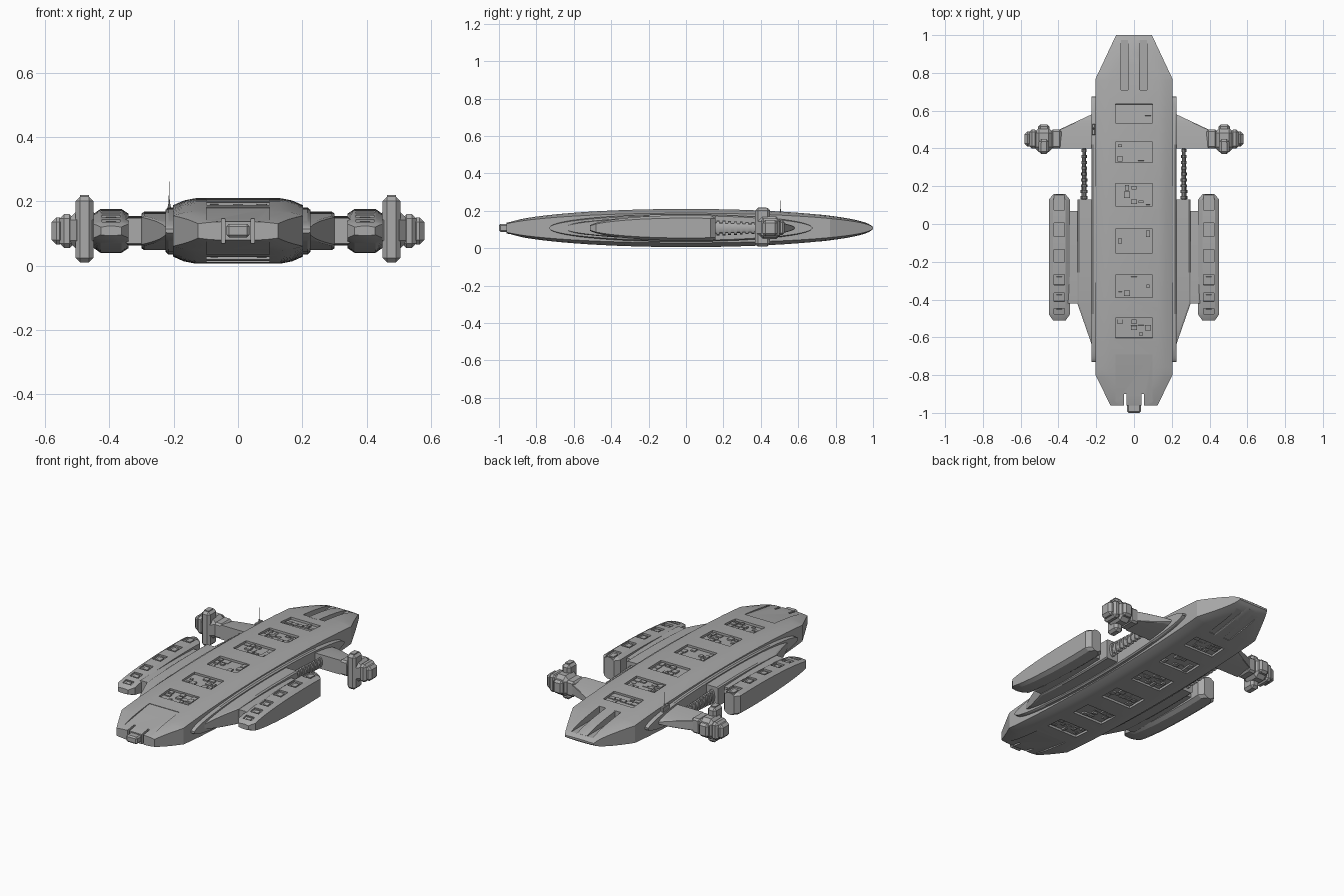
import bpy, bmesh, math, random
from mathutils import Matrix, Vector

random.seed(4)
default = bpy.data.objects.get("Cube")
if default:
    bpy.data.objects.remove(default, do_unlink=True)

ZC = 0.108  # height of the centre line
hull_grey = bpy.data.materials.new("hull grey")
hull_grey.use_nodes = True
hull_grey.diffuse_color = (0.4, 0.4, 0.4, 1)
hull_grey.node_tree.nodes["Principled BSDF"].inputs["Base Color"].default_value = (0.4, 0.4, 0.4, 1)


def finish(bm, name, mirror=False, smooth=False):
    bmesh.ops.recalc_face_normals(bm, faces=bm.faces)
    mesh = bpy.data.meshes.new(name)
    bm.to_mesh(mesh)
    bm.free()
    obj = bpy.data.objects.new(name, mesh)
    bpy.context.collection.objects.link(obj)
    mesh.materials.append(hull_grey)
    if smooth:
        shade(obj)
    if mirror:
        add_mirror(obj)
    return obj


def shade(obj):
    bpy.ops.object.select_all(action='DESELECT')
    bpy.context.view_layer.objects.active = obj
    obj.select_set(True)
    bpy.ops.object.shade_smooth_by_angle(angle=math.radians(20))


def add_mirror(obj):
    mod = obj.modifiers.new("other side", 'MIRROR')
    mod.use_mirror_merge = False


def interp(table, y):
    for (ya, wa), (yb, wb) in zip(table, table[1:]):
        if y <= yb:
            return wa + (wb - wa) * max(0, y - ya) / (yb - ya)
    return table[-1][1]


class Lens:
    """Elliptical side profile: centre c, half length a, half height h."""
    def __init__(self, c, a, h):
        self.c, self.a, self.h = c, a, h

    def half(self, y):
        return max(0.006, self.h * math.sqrt(max(0, 1 - ((y - self.c) / self.a) ** 2)))

    def frame(self, y, x=0, below=False):
        # local frame lying on the curved skin
        e = 0.01
        slope = (self.half(y + e) - self.half(y - e)) / (2 * e)
        m = Matrix.Translation((x, y, ZC + self.half(y))) @ Matrix.Rotation(math.atan(slope), 4, 'X')
        if below:
            m = Matrix.Translation((0, 0, 2 * ZC)) @ Matrix.Scale(-1, 4, (0, 0, 1)) @ m
        return m


def loft(name, lens, widths, chamfer, xc=0, mirror=False, smooth=True, steps=40):
    # rings along y; the chamfer lists (inset from edge, fraction of height)
    y0, y1 = widths[0][0], widths[-1][0]
    ys = {round(lens.c - lens.a * math.cos(math.pi * i / steps), 3) for i in range(steps + 1)}
    ys = sorted({y for y in ys if y0 < y < y1} | {y for y, _ in widths})
    bm = bmesh.new()
    rings = []
    for y in ys:
        w, h = interp(widths, y), lens.half(y)
        quarter = [(w - dx, f * h) for dx, f in chamfer]
        pts = quarter + [(-x, z) for x, z in reversed(quarter)]
        pts += [(-x, -z) for x, z in quarter] + [(x, -z) for x, z in reversed(quarter)]
        rings.append([bm.verts.new((xc + x, y, ZC + z)) for x, z in pts])
    for a, b in zip(rings, rings[1:]):
        for i in range(len(a)):
            j = (i + 1) % len(a)
            bm.faces.new((a[i], a[j], b[j], b[i]))
    bm.faces.new(rings[0])
    bm.faces.new(rings[-1])
    return finish(bm, name, mirror, smooth)


def box_matrix(lo, hi):
    lo, hi = Vector(lo), Vector(hi)
    return Matrix.Translation((lo + hi) / 2) @ Matrix.Diagonal((*(hi - lo), 1))


def box(name, lo, hi, bevel=0, mirror=True):
    bm = bmesh.new()
    bmesh.ops.create_cube(bm, size=1, matrix=box_matrix(lo, hi))
    if bevel:
        bmesh.ops.bevel(bm, geom=bm.edges[:], offset=bevel, segments=1, affect='EDGES')
    return finish(bm, name, mirror)


def boxes(name, mats, mirror=False):
    bm = bmesh.new()
    for m in mats:
        bmesh.ops.create_cube(bm, size=1, matrix=m)
    return finish(bm, name, mirror)


def cut(obj, mats):
    cutter = boxes("cutter", mats)
    cutter.hide_render = True
    mod = obj.modifiers.new("cut", 'BOOLEAN')
    mod.operation, mod.solver, mod.object = 'DIFFERENCE', 'EXACT', cutter
    bpy.context.view_layer.update()
    mesh = bpy.data.meshes.new_from_object(obj.evaluated_get(bpy.context.evaluated_depsgraph_get()))
    obj.modifiers.clear()
    obj.data = mesh
    bpy.data.objects.remove(cutter, do_unlink=True)


def scaled(m, x, y, z):
    return m @ Matrix.Diagonal((x, y, z, 1))


# Main hull
hull_lens = Lens(0, 1, 0.102)
hull = loft("main_hull", hull_lens,
            [(-0.96, 0.125), (-0.8, 0.203), (0.77, 0.203), (1, 0.095)],
            [(0, 0.78), (0.035, 0.93), (0.072, 1)], smooth=False)

# Recessed deck panels above and below, with machinery on their floors
depth = 0.013
panels, machinery = [], []
for y, length in [(0.585, 0.1), (0.38, 0.11), (0.155, 0.12), (-0.09, 0.125), (-0.33, 0.12), (-0.55, 0.105)]:
    for below in (False, True):
        m = hull_lens.frame(y, 0, below)
        panels.append(scaled(m, 0.195, length, 2 * depth))
        for i in range(5):
            for j in range(3):
                if random.random() < 0.65:
                    h = random.uniform(0.004, 0.011)
                    at = Matrix.Translation(((i - 2) * 0.037, (j - 1) * length * 0.31, h / 2 - depth - 0.001))
                    machinery.append(scaled(m @ at, random.uniform(0.015, 0.036),
                                            length * random.uniform(0.12, 0.3), h))
for below in (False, True):
    panels.append(scaled(hull_lens.frame(-0.835, 0, below), 0.195, 0.29, 0.015))
panels.append(scaled(hull_lens.frame(0.83, 0, True), 0.14, 0.24, 0.014))
cut(hull, panels)
cut(hull, [box_matrix((-0.07, 0.71, 0.128), (0.07, 0.975, 0.3))])
cut(hull, [box_matrix((s * 0.046 - 0.006, -1.1, 0), (s * 0.046 + 0.006, -0.9, 0.3)) for s in (-1, 1)])
shade(hull)
boxes("deck_machinery", machinery)

# Stern spine and bow nose
loft("stern_spine", Lens(0, 1, 0.103), [(0.7, 0.032), (0.975, 0.032)], [(0, 0.95), (0.006, 1)])
box("bow_nose", (-0.036, -1, 0.088), (0.036, -0.87, 0.13), 0.008, False)

# Side belts, sponsons, pod bridges and rear pylons
edge = [(0, 0.9), (0.008, 1)]
loft("side_belt", Lens(-0.028, 0.703, 0.073), [(-0.73, 0.225), (0.675, 0.225)], edge)
side_lens = Lens(-0.035, 0.615, 0.06)
loft("sponson", side_lens, [(-0.65, 0.22), (-0.42, 0.3), (0.13, 0.3)], edge)
loft("pod_bridge", Lens(-0.17, 0.5, 0.046), [(-0.42, 0.35), (0.07, 0.35)], edge)
loft("pylon", side_lens, [(0.4, 0.395), (0.5, 0.395), (0.58, 0.225)], [(0, 0.9), (0.006, 1)])

# Flight pods with a row of recessed hatches
pod_lens = Lens(0, 0.525, 0.068)
pod = loft("flight_pod", pod_lens,
           [(-0.512, 0.032), (-0.48, 0.055), (0.13, 0.055), (0.158, 0.032)],
           [(0, 0.78), (0.022, 1)], xc=0.395, smooth=False)
hatches, covers = [], []
for y, length in [(0.115, 0.08), (-0.03, 0.07), (-0.168, 0.065), (-0.295, 0.055), (-0.388, 0.045), (-0.462, 0.032)]:
    m = pod_lens.frame(y, 0.395)
    hatches.append(scaled(m, 0.056, length, 0.02))
    covers.append(scaled(m @ Matrix.Translation((0, 0, -0.008)), 0.03, length * 0.55, 0.006))
cut(pod, hatches)
shade(pod)
add_mirror(pod)
boxes("hatch_cover", covers, True)

# Ribbed conduits between sponsons and pylons
bm = bmesh.new()
for i in range(19):
    y = 0.125 + i * 0.0155
    size = (1 if i % 2 else 0.72) * (1 - i * 0.018)
    turn = Matrix.Translation((0.264, y, ZC)) @ Matrix.Diagonal((0.019, 1, 0.043, 1)) @ Matrix.Rotation(math.pi / 2, 4, 'X')
    bmesh.ops.create_cone(bm, cap_ends=True, segments=12, radius1=size, radius2=size, depth=0.0155, matrix=turn)
finish(bm, "ribbed_conduit", True, True)

# Engine clusters on the pylon tips
box("engine_hub", (0.425, 0.38, 0.05), (0.53, 0.51, 0.17), 0.028)
box("engine_tower", (0.45, 0.37, 0.01), (0.505, 0.45, 0.215), 0.014)
box("tower_cap", (0.463, 0.385, 0.2), (0.492, 0.43, 0.219))
box("engine_rear", (0.447, 0.45, 0.07), (0.508, 0.527, 0.15), 0.012)
box("inner_collar", (0.385, 0.4, 0.063), (0.44, 0.5, 0.153), 0.01)
box("outer_collar", (0.51, 0.4, 0.055), (0.555, 0.5, 0.16), 0.014)
box("outer_tip", (0.54, 0.41, 0.065), (0.58, 0.49, 0.15), 0.015)

# Antenna on the right flank
box("antenna_base", (-0.222, 0.47, 0.14), (-0.205, 0.53, 0.18), 0.003, False)
bm = bmesh.new()
for radius, length in ((0.007, 0.03), (0.002, 0.09)):
    bmesh.ops.create_cone(bm, cap_ends=True, segments=8, radius1=radius, radius2=0.001, depth=length,
                          matrix=Matrix.Translation((-0.214, 0.505, 0.172 + length / 2)))
finish(bm, "antenna_mast")
